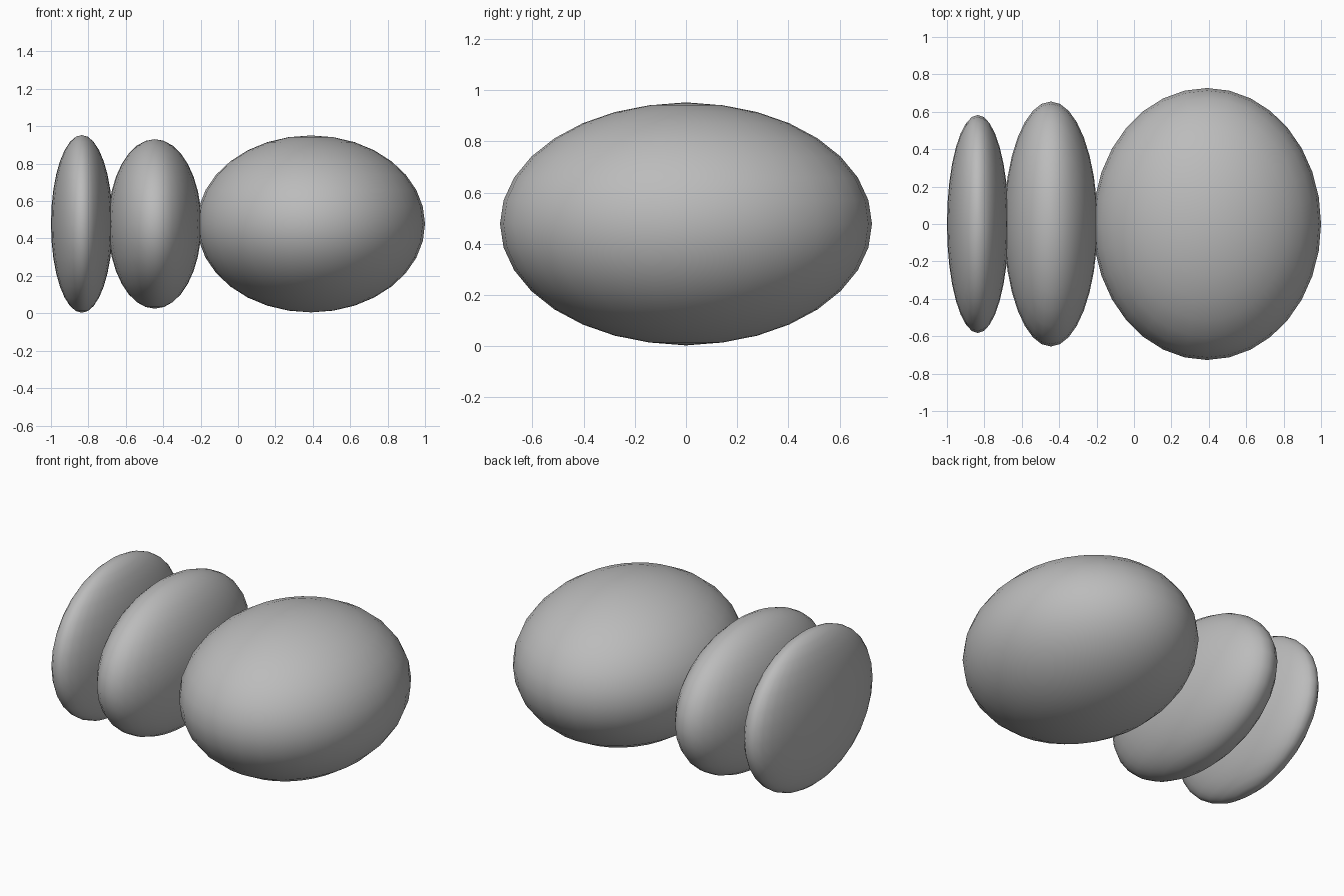
import bpy

cube = bpy.data.objects.get("Cube")
if cube:
    bpy.data.objects.remove(cube, do_unlink=True)

# One plain grey for every part
grey = bpy.data.materials.new("plain_grey")
grey.use_nodes = True
colour = (0.5, 0.5, 0.5, 1)
grey.diffuse_color = colour
grey.node_tree.nodes["Principled BSDF"].inputs["Base Color"].default_value = colour


def ellipsoid(name, centre, radii):
    bpy.ops.mesh.primitive_uv_sphere_add(segments=32, ring_count=16, radius=1, location=centre)
    obj = bpy.context.object
    obj.name = name
    obj.scale = radii
    bpy.ops.object.transform_apply(location=False, rotation=False, scale=True)
    bpy.ops.object.shade_smooth()
    obj.data.materials.append(grey)


# Three touching bodies in a row, from the thin disc to the large egg
ellipsoid("thin_disc", (-0.835, 0, 0.478), (0.165, 0.583, 0.475))
ellipsoid("middle_disc", (-0.445, 0, 0.478), (0.25, 0.655, 0.453))
ellipsoid("large_body", (0.39, 0, 0.478), (0.61, 0.727, 0.473))
